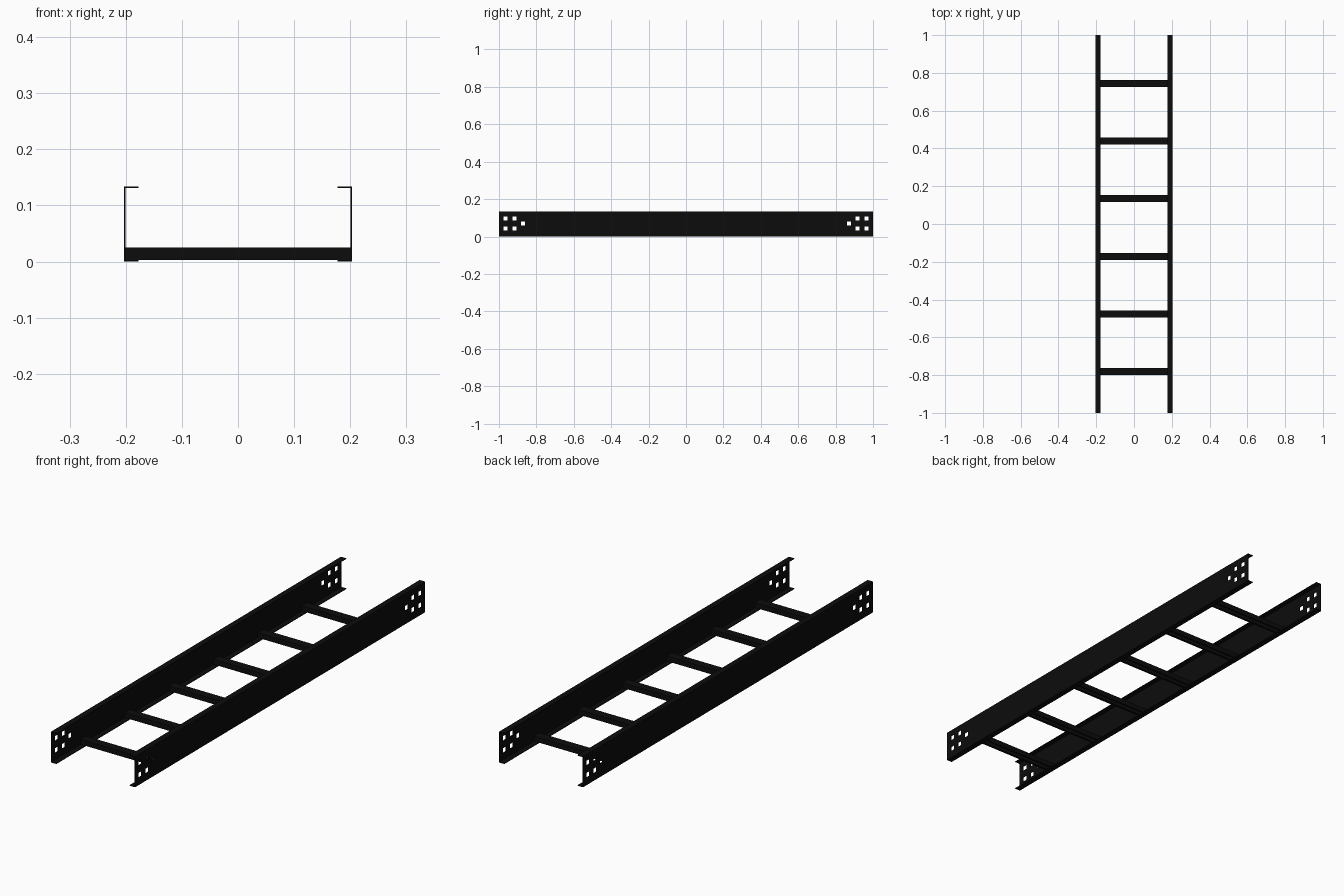
import bpy, bmesh

if "Cube" in bpy.data.objects:
    bpy.data.objects.remove(bpy.data.objects["Cube"])

T = 0.0028          # sheet metal thickness
W, H, LIP = 0.203, 0.134, 0.026

black = bpy.data.materials.new("black_metal")
black.diffuse_color = (0.0038, 0.0038, 0.0038, 1)
black.use_nodes = True
black.node_tree.nodes["Principled BSDF"].inputs["Base Color"].default_value = black.diffuse_color


def sheet(name, profile, stations, place, is_hole=lambda s, p: False):
    """Sweep an open profile through stations, leave out holes, thicken inwards."""
    bm = bmesh.new()
    grid = [[bm.verts.new(place(s, p)) for p in profile] for s in stations]
    for i in range(len(stations) - 1):
        for j in range(len(profile) - 1):
            s = (stations[i] + stations[i + 1]) / 2
            p = [(a + b) / 2 for a, b in zip(profile[j], profile[j + 1])]
            if not is_hole(s, p):
                bm.faces.new((grid[i][j], grid[i + 1][j],
                              grid[i + 1][j + 1], grid[i][j + 1]))
    mesh = bpy.data.meshes.new(name)
    bm.to_mesh(mesh)
    bm.free()
    mesh.materials.append(black)
    obj = bpy.data.objects.new(name, mesh)
    bpy.context.collection.objects.link(obj)
    mod = obj.modifiers.new("thickness", "SOLIDIFY")
    mod.thickness = T
    mod.offset = -1
    mod.use_even_offset = True
    return obj


# Side rails: C channels with five square bolt holes at each end
R = 0.0105
holes = [(y, z) for y in (0.964, 0.917) for z in (0.043, 0.096)] + [(0.872, 0.0695)]
ys = sorted({s * (y + d) for s in (-1, 1) for y, _ in holes for d in (-R, R)} | {-1.0, 1.0})
zs = sorted({z + d for _, z in holes for d in (-R, R)} | {0.0, H})
channel = [(W - LIP, 0)] + [(W, z) for z in zs] + [(W - LIP, H)]


def bolt_hole(y, p):
    return p[0] > W - 0.001 and any(
        abs(abs(y) - hy) < R and abs(p[1] - hz) < R for hy, hz in holes)


rails = sheet("side_rails", channel, ys, lambda y, p: (p[0], y, p[1]), bolt_hole)
rails.modifiers.new("other_side", "MIRROR")

# Rungs: lipped strut channels opening downwards, resting on the lower flanges
B, Z0, Z1, L = 0.0185, T, 0.025, 0.009
strut = [(L - B, Z0), (-B, Z0), (-B, Z1), (B, Z1), (B, Z0), (B - L, Z0)]
for n in range(6):
    y0 = -0.781 + n * 0.305
    sheet(f"rung_{n + 1}", strut, [-W + T, W - T],
          lambda x, p: (x, y0 + p[0], p[1]))
